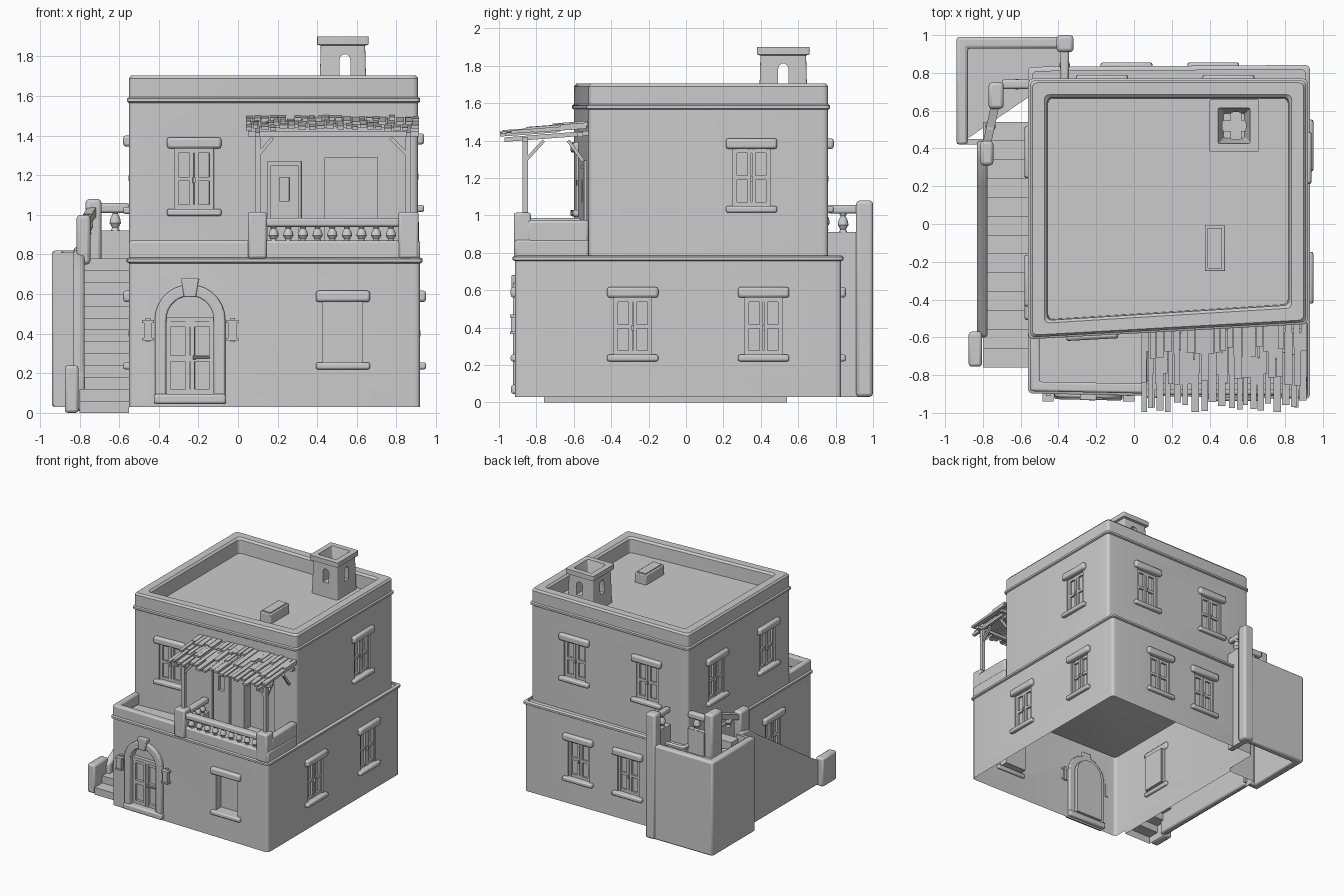
import bpy, bmesh, random
from math import sin, cos, pi, radians
from mathutils import Matrix, Vector

if "Cube" in bpy.data.objects:
    bpy.data.objects.remove(bpy.data.objects["Cube"])
random.seed(4)
I = Matrix.Identity(4)


def finish(name, bm, M=I, bevel=0):
    bmesh.ops.recalc_face_normals(bm, faces=bm.faces)
    bm.transform(M)
    me = bpy.data.meshes.new(name)
    bm.to_mesh(me)
    bm.free()
    ob = bpy.data.objects.new(name, me)
    bpy.context.collection.objects.link(ob)
    if bevel:
        mod = ob.modifiers.new("bevel", 'BEVEL')
        mod.width, mod.segments = bevel, 2
    return ob


def boxes(name, items, M=I, bevel=0):
    bm = bmesh.new()
    for x0, x1, y0, y1, z0, z1 in items:
        m = Matrix.Translation(((x0+x1)/2, (y0+y1)/2, (z0+z1)/2)) @ Matrix.Diagonal((x1-x0, y1-y0, z1-z0, 1))
        bmesh.ops.create_cube(bm, size=1, matrix=m)
    return finish(name, bm, M, bevel)


def prism(name, pts, axis, a, b, M=I, bevel=0):
    put = {'x': lambda u, v, w: (w, u, v), 'y': lambda u, v, w: (u, w, v), 'z': lambda u, v, w: (u, v, w)}[axis]
    bm = bmesh.new()
    A, B = [[bm.verts.new(put(u, v, w)) for u, v in pts] for w in (a, b)]
    bm.faces.new(A)
    bm.faces.new(B)
    for i in range(len(pts)):
        j = (i+1) % len(pts)
        bm.faces.new((A[i], A[j], B[j], B[i]))
    return finish(name, bm, M, bevel)


def ring(quad, inset, r):
    c = [Vector((x + (inset if x < mx else -inset), y + (inset if y < my else -inset)))
         for mx, my in [(sum(p[0] for p in quad)/4, sum(p[1] for p in quad)/4)] for x, y in quad]
    out = []
    for i in range(4):
        p = c[i] + (c[i-1]-c[i]).normalized()*r
        q = c[i] + (c[(i+1) % 4]-c[i]).normalized()*r
        for k in range(5):
            t = k/4
            out.append(p*(1-t)**2 + c[i]*2*t*(1-t) + q*t*t)
    return out


def shell(name, quad, levels, r=.03):
    """Closed body lofted through (inset, z) levels of a rounded quad."""
    bm = bmesh.new()
    L = [[bm.verts.new((p.x, p.y, z)) for p in ring(quad, s, r)] for s, z in levels]
    for A, B in zip(L, L[1:]):
        for i in range(20):
            j = (i+1) % 20
            bm.faces.new((A[i], A[j], B[j], B[i]))
    bm.faces.new(L[0])
    bm.faces.new(L[-1])
    return finish(name, bm)


def lathe(name, prof, loc, n=12):
    bm = bmesh.new()
    L = [[bm.verts.new((r*cos(2*pi*i/n), r*sin(2*pi*i/n), z)) for i in range(n)] for r, z in prof]
    for A, B in zip(L, L[1:]):
        for i in range(n):
            bm.faces.new((A[i], A[(i+1) % n], B[(i+1) % n], B[i]))
    bm.faces.new(L[0])
    bm.faces.new(L[-1])
    return finish(name, bm, Matrix.Translation(loc))


def bar(name, a, b, r=.012):
    a, b = Vector(a), Vector(b)
    d = b-a
    M = Matrix.Translation(a) @ d.to_track_quat('Z', 'Y').to_matrix().to_4x4()
    return boxes(name, [(-r, r, -r, r, 0, d.length)], M)


def cut(ob, cutters):
    for c in cutters:
        mod = ob.modifiers.new("cut", 'BOOLEAN')
        mod.operation, mod.object, mod.solver = 'DIFFERENCE', c, 'EXACT'
        bpy.context.view_layer.objects.active = ob
        bpy.ops.object.modifier_apply(modifier=mod.name)
        bpy.data.objects.remove(c)


def open_bottom(ob):
    bm = bmesh.new()
    bm.from_mesh(ob.data)
    low = min(v.co.z for v in bm.verts)
    bmesh.ops.delete(bm, geom=[f for f in bm.faces if all(v.co.z < low+.001 for v in f.verts)], context='FACES')
    bm.to_mesh(ob.data)
    bm.free()


def place(x, y, z, deg=0):
    return Matrix.Translation((x, y, z)) @ Matrix.Rotation(radians(deg), 4, 'Z')


def window(x, y, z, deg, glazed=True):
    """z is the bottom of the opening; returns the recess cutter."""
    M = place(x, y, z, deg)
    boxes("window_lintel", [(-.137, .137, -.03, .02, .305, .362)], M, .014)
    boxes("window_sill", [(-.137, .137, -.03, .02, -.035, 0)], M, .01)
    if glazed:
        b = [(-.1, .1, .03, .034, 0, .305)]
        for s in (-1, 1):
            for u, w in ((.09, .012), (.012, .01)):
                b.append((s*u-w, s*u+w, .012, .03, 0, .305))
            b += [(min(0, s*.1), max(0, s*.1), .014, .03, h, h+.022) for h in (0, .14, .283)]
        b.append((-.006, .006, -.002, .014, .13, .16))
        boxes("window_casement", b, M)
    return boxes("window_cutter", [(-.1, .1, -.05, .04 if glazed else .07, 0, .305)], M)


# Two storeys with recessed roof terrace
LOW = [(-.55, -.885), (.92, -.915), (.92, .83), (-.55, .82)]
UP = [(-.55, -.6), (.91, -.52), (.91, .76), (-.55, .76)]
lower = shell("lower_storey", LOW, [(0, .03), (0, .77)])
upper = shell("upper_storey", UP, [(0, .765), (0, 1.69), (.012, 1.705), (.075, 1.705), (.09, 1.69), (.095, 1.58)])
shell("lower_moulding", LOW, [(.0, .755), (-.012, .762), (-.012, .778), (0, .785), (.012, .785), (.012, .755)])
shell("upper_moulding", UP, [(0, 1.565), (-.01, 1.572), (-.01, 1.588), (0, 1.595), (.01, 1.595), (.01, 1.565)])


def front_y(x):
    return -.6 + .055*(x+.55)


# Windows on all four sides
low_cut = [window(.53, -.907, .255, 0, False)]
low_cut += [window(.92, y, .255, 90) for y in (-.285, .415)]
low_cut += [window(x, .825, .255, 180) for x in (.42, -.04)]
low_cut += [window(-.55, -.37, .255, -90)]
up_cut = [window(-.222, front_y(-.222), 1.03, 3.1), window(.91, .35, 1.05, 90)]
up_cut += [window(x, .76, 1.05, 180) for x in (.5, -.17)]
up_cut += [window(-.55, y, 1.04, -90) for y in (.38, -.3)]


# Arched entrance door
def arch(r, z0, zs, n=14):
    return [(-r, z0)] + [(-r*cos(pi*i/n), zs+r*sin(pi*i/n)) for i in range(n+1)] + [(r, z0)]


D = place(-.242, -.891, 0, -1.2)
low_cut.append(prism("door_cutter", arch(.122, .09, .47), 'y', -.06, .05, D))
prism("door_surround", arch(.178, .09, .47) + arch(.12, .09, .47)[::-1], 'y', -.03, .02, D, .008)
prism("keystone", [(-.03, .585), (.03, .585), (.045, .68), (-.045, .68)], 'y', -.042, .02, D, .006)
boxes("door_step", [(-.182, .182, -.04, .03, .045, .095)], D, .012)
prism("door_back", arch(.121, .09, .47), 'y', .036, .046, D)
leaf = [(-.12, .12, .005, .036, .46, .485)]
for s in (-1, 1):
    for u in (.11, .012):
        leaf.append((s*u-.011, s*u+.011, .012, .036, .09, .47))
    leaf += [(min(0, s*.12), max(0, s*.12), .014, .036, h, h+.03) for h in (.09, .26, .435)]
boxes("door_leaves", leaf, D)
boxes("door_handle", [(.015, .03, -.01, .015, .27, .29), (.015, .1, -.015, -.003, .275, .285)], D, .003)

# Wall lanterns
for x in (-.455, -.027):
    M = place(x, -.89, 0)
    boxes("lantern_body", [(-.02, .02, -.045, -.01, .375, .455), (-.03, .03, -.05, .0, .455, .47),
                           (-.03, .03, -.05, .0, .365, .378), (-.012, .012, -.02, .01, .36, .48)], M)

# Balcony doorway and slotted panel
up_cut.append(boxes("doorway_cutter", [(.44, .705, -.65, -.46, .79, 1.29)]))
pm = place(.235, front_y(.235), 0, 3.1)
up_cut.append(boxes("niche_cutter", [(-.085, .085, -.05, .03, .8, 1.27)], pm))
boxes("balcony_door_leaf", [(-.07, -.025, .0, .03, .8, 1.25), (.025, .07, .0, .03, .8, 1.25),
                            (-.07, .07, .0, .03, 1.19, 1.25), (-.07, .07, .0, .03, .8, 1.07)], pm)
cut(lower, low_cut)
cut(upper, up_cut)
open_bottom(lower)

# Terrace parapet and balcony balustrade
prism("terrace_parapet", [(-.55, -.58), (-.55, -.885), (.92, -.915), (.92, -.52), (.87, -.52), (.87, -.86),
                          (-.5, -.835), (-.5, -.58)], 'z', .775, .87, bevel=.012)
boxes("balcony_posts", [(.05, .145, -.92, -.83, .78, 1.015), (.81, .912, -.92, -.83, .78, 1.015)], bevel=.012)
boxes("balcony_side_wall", [(.855, .915, -.85, -.52, .85, .975)], bevel=.015)
boxes("balcony_rails", [(.14, .82, -.905, -.845, .94, .985), (.07, .125, -.84, -.56, .94, .985)], bevel=.012)
BAL = [(.02, 0), (.014, .012), (.026, .03), (.022, .05), (.012, .066), (.02, .08)]
for i in range(9):
    lathe("baluster", BAL, (.18+i*.074, -.875, .865))
for i in range(4):
    lathe("side_baluster", BAL, (.098, -.79+i*.06, .865))
boxes("side_kerb", [(.07, .125, -.84, -.56, .775, .87)])

# Pergola with three overlapping rows of boards
for x in (.1, .86):
    boxes("pergola_post", [(x-.015, x+.015, -.875, -.845, 1.0, 1.41)])
    bar("pergola_brace", (x, -.86, 1.3), (x+(.075 if x < .5 else -.09), -.86, 1.39), .009)
    bar("pergola_side_brace", (x, -.86, 1.29), (x, -.76, 1.4), .009)
    bar("pergola_rafter", (x, -.97, 1.405), (x, -.52, 1.44))
    bar("pergola_wall_brace", (x, -.55, 1.29), (x, -.63, 1.4), .009)
boxes("pergola_beams", [(.05, .915, -.875, -.845, 1.395, 1.42), (.05, .915, -.58, -.55, 1.42, 1.445)])
boards = []
for row in range(3):
    x = .04
    while x < .89:
        w = random.uniform(.026, .042)
        y0 = row*.145 + random.uniform(0, .07)
        z0 = row*.008 + random.uniform(0, .016)
        boards.append((x, min(x+w, .915), y0, min(y0+.28, .48), z0, z0+.018))
        x += w + random.uniform(.002, .02 if row == 0 else .008)
boxes("pergola_boards", boards, Matrix.Translation((0, -1, 1.42)) @ Matrix.Rotation(.075, 4, 'X'))

# Chimney and roof hatch
CH = [(.4, .38), (.66, .38), (.66, .66), (.4, .66)]
chim = shell("chimney", CH, [(.01, 1.57), (.018, 1.855), (0, 1.86), (0, 1.9), (.045, 1.9), (.075, 1.78)], .01)
hole = [(u+.54, v) for u, v in arch(.027, 1.7, 1.785, 8)]
cut(chim, [prism("arch_cutter_y", hole, 'y', .3, .75),
           prism("arch_cutter_x", [(u-.02, v) for u, v in hole], 'x', .3, .75)])
boxes("roof_hatch", [(.375, .482, -.25, -.005, 1.575, 1.66)], bevel=.006)
boxes("roof_hatch_lid", [(.39, .467, -.235, -.02, 1.65, 1.668)])

# Outside stair with stepped profile
steps = []
for i in range(13):
    steps += [(-.76+i*.1, i*.06), (-.76+i*.1, (i+1)*.06)]
stair = prism("stairs", steps + [(.54, .78), (.54, 0)], 'x', -.8, -.55)
open_bottom(stair)
wall = prism("stair_parapet", [(-.6, .01), (-.6, .2), (-.5, .26), (-.3, .39), (0, .59), (.2, .72), (.34, .82),
                               (.44, .84), (.44, .01)], 'x', -.83, -.775, bevel=.015)
boxes("stair_end_post", [(-.875, -.805, -.755, -.57, 0, .24)], bevel=.015)

# Landing enclosure, posts and railings
prism("landing_wall", [(-.94, .42), (-.94, .99), (-.36, .99), (-.36, .93), (-.88, .93), (-.88, .42)], 'z', .03, .82, bevel=.015)
prism("landing_front_wall", [(-.93, .42), (-.78, .42), (-.78, .45), (-.93, .45)], 'z', .03, .81)
prism("landing_floor", [(-.9, .44), (-.56, .67), (-.56, .79), (-.36, .79), (-.36, .96), (-.9, .96)], 'z', .7, .72)
boxes("landing_side_wall", [(-.39, -.345, .76, .93, .03, .91), (-.7, -.55, .72, .76, .7, .92)])
boxes("landing_posts", [(-.41, -.32, .91, 1.0, .03, 1.08), (-.77, -.69, .61, .75, .7, 1.08),
                        (-.815, -.745, .31, .44, .75, 1.0)], bevel=.018)
boxes("landing_rails", [(-.7, -.55, .715, .765, 1.01, 1.06), (-.39, -.345, .76, .92, 1.01, 1.055)], bevel=.012)
bar("stair_top_rail", (-.78, .42, .95), (-.735, .63, 1.02), .022)
for p in ((-.62, .74, .92), (-.367, .84, .91), (-.76, .52, .9)):
    lathe("landing_baluster", [(r*1.1, z*1.3) for r, z in BAL], p)

# Smooth shading with sharp edges kept
for ob in bpy.context.scene.objects:
    ob.select_set(True)
bpy.context.view_layer.objects.active = upper
bpy.ops.object.shade_smooth_by_angle(angle=radians(35))
